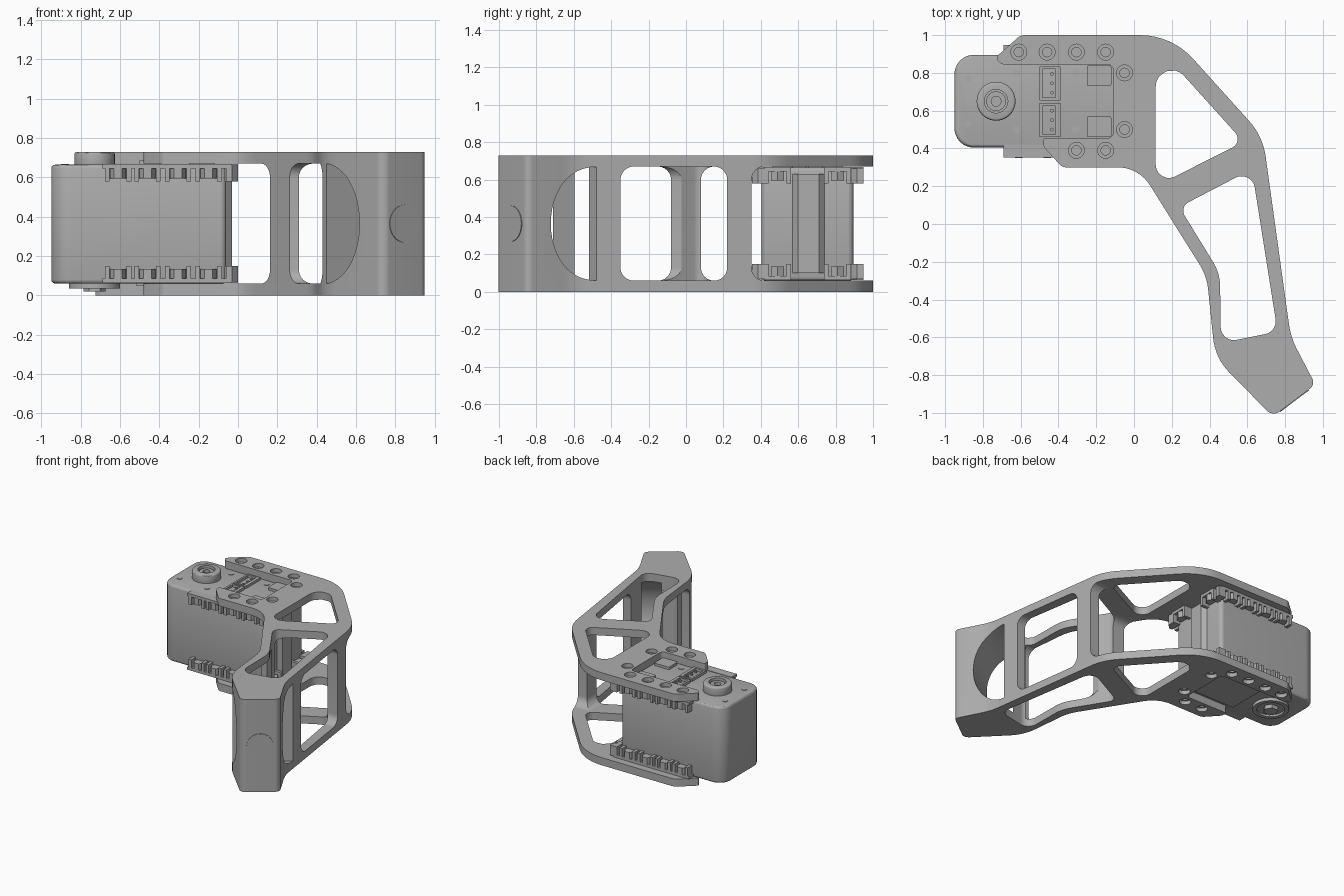
import bpy, bmesh, math
from mathutils import Vector, Matrix

if "Cube" in bpy.data.objects:
    bpy.data.objects.remove(bpy.data.objects["Cube"])

grey = bpy.data.materials.new("satin grey")
grey.use_nodes = True
colour = (0.42, 0.42, 0.42, 1)
grey.diffuse_color = colour
grey.node_tree.nodes["Principled BSDF"].inputs["Base Color"].default_value = colour

MID, LOW, HIGH, TOP = 0.365, 0.06, 0.67, 0.73
X, Y, Z = Vector((1, 0, 0)), Vector((0, 1, 0)), Vector((0, 0, 1))
ZERO = Vector()


def fillet(corners, steps=8):
    """Polygon from (x, y, radius) corners, each rounded by an arc."""
    pts = []
    for i, (x, y, r) in enumerate(corners):
        p = Vector((x, y))
        a = (Vector(corners[i - 1][:2]) - p).normalized()
        b = (Vector(corners[(i + 1) % len(corners)][:2]) - p).normalized()
        half = a.angle(b) / 2
        if r == 0:
            pts.append(p)
            continue
        c = p + (a + b).normalized() * r / math.sin(half)
        t = r / math.tan(half)
        start, end = p + a * t - c, p + b * t - c
        for k in range(steps + 1):
            pts.append(c + start.lerp(end, k / steps).normalized() * r)
    return pts


def circle(x, y, r, n=24):
    return [Vector((x + r * math.cos(2 * math.pi * k / n),
                    y + r * math.sin(2 * math.pi * k / n))) for k in range(n)]


def prism(name, pts, lo, hi, u=X, v=Y, w=Z, origin=ZERO, bevel=0):
    """Extrude a profile in the u-v plane along w."""
    bm = bmesh.new()
    rings = [[bm.verts.new(origin + u * p[0] + v * p[1] + w * d) for p in pts]
             for d in (lo, hi)]
    n = len(pts)
    caps = [bm.faces.new(ring) for ring in rings]
    for i in range(n):
        j = (i + 1) % n
        bm.faces.new((rings[0][i], rings[0][j], rings[1][j], rings[1][i]))
    bmesh.ops.recalc_face_normals(bm, faces=bm.faces[:])
    if bevel:
        edges = {e for f in caps for e in f.edges}
        bmesh.ops.bevel(bm, geom=list(edges), offset=bevel, segments=3,
                        affect='EDGES', profile=0.5)
    mesh = bpy.data.meshes.new(name)
    bm.to_mesh(mesh)
    bm.free()
    mesh.materials.append(grey)
    ob = bpy.data.objects.new(name, mesh)
    bpy.context.collection.objects.link(ob)
    return ob


def box(name, x0, x1, y0, y1, z0, z1):
    return prism(name, [(x0, y0), (x1, y0), (x1, y1), (x0, y1)], z0, z1)


def cut(target, cutter):
    mod = target.modifiers.new("cut", 'BOOLEAN')
    mod.operation, mod.solver, mod.object = 'DIFFERENCE', 'EXACT', cutter
    bpy.context.view_layer.objects.active = target
    bpy.ops.object.modifier_apply(modifier=mod.name)
    bpy.data.objects.remove(cutter)


def window(s0, s1, lo, hi, along):
    """Rounded opening between the plates, running along x or y."""
    r = 0.07
    pts = fillet([(s0, LOW, r), (s1, LOW, r), (s1, HIGH, r), (s0, HIGH, r)])
    return prism("window_cutter", pts, lo, hi, Y if along == X else X, Z, along)


# Bracket: outline extruded to full height
outline = fillet([
    (-0.60, 1, 0.06), (0.2, 1, 0.38), (0.682, 0.465, 0.35), (0.83, -0.6, 0.4),
    (0.96, -0.85, 0.04), (0.735, -1.02, 0.05), (0.43, -0.71, 0.3),
    (0.385, -0.275, 0.3), (0.025, 0.3, 0.2), (-0.38, 0.3, 0.05),
    (-0.48, 0.41, 0.04), (-0.48, 0.455, 0.01), (-0.11, 0.455, 0.03),
    (-0.11, 0.845, 0.03), (-0.70, 0.845, 0.03), (-0.735, 0.88, 0.02)])
bracket = prism("bracket_frame", outline, 0, TOP)

# Vertical openings through both plates
upper_hole = fillet([(0.115, 0.95, 0.085), (0.58, 0.435, 0.05), (0.115, 0.2, 0.07)])
lower_hole = fillet([(0.24, 0.09, 0.05), (0.624, 0.29, 0.07), (0.76, -0.57, 0.07),
                     (0.46, -0.63, 0.07), (0.455, -0.26, 0.25)])
for pts in (upper_hole, lower_hole):
    cut(bracket, prism("hole_cutter", pts, -1, 2))

# Side windows, leaving three posts and the end block
for args in ((0.08, 1.5, -1.5, 0.5, X), (0.35, 1.5, 0.4, 1.3, X),
             (0.31, 0.62, -0.6, 0.6, Y), (-0.35, 0.22, 0.5, 1.3, X),
             (-0.66, -0.08, -0.2, 0.5, X)):
    cut(bracket, window(*args))

# Curved scoop behind the end block
along, inward = Vector((0.84, 0.543, 0)), Vector((-0.543, 0.84, 0))
scoop = []
for k in range(25):
    a = math.pi * (k / 24 - 0.5)
    scoop.append((0.25 * (1 - math.cos(a)), MID + 0.304 * math.sin(a)))
cut(bracket, prism("scoop_cutter", scoop, -1, 1, inward, Z, along,
                   Vector((0.62, -0.9, 0))))

# Counterbored screw holes in both plates
screws = [(x, 0.91) for x in (-0.61, -0.46, -0.305, -0.15)]
screws += [(-0.05, 0.8), (-0.05, 0.5), (-0.305, 0.39), (-0.15, 0.39)]
for x, y in screws:
    cut(bracket, prism("screw_cutter", circle(x, y, 0.025, 16), -1, 2))
    for lo, hi in ((-0.1, 0.03), (0.7, 0.83)):
        cut(bracket, prism("bore_cutter", circle(x, y, 0.042), lo, hi))

# Round plug on the end face
face_dir, face_out = Vector((0.8, 0.6, 0)), Vector((0.6, -0.8, 0))
prism("end_plug", circle(0, 0, 0.096, 40), -0.01, 0.004, face_dir, Z, face_out,
      Vector((0.8475, -0.935, MID)))

# Motor housing
body = fillet([(-0.95, 0.405, 0.1), (-0.06, 0.405, 0.03),
               (-0.06, 0.895, 0.03), (-0.95, 0.895, 0.1)])
prism("motor_body", body, LOW, HIGH - 0.005, bevel=0.02)
rib = fillet([(-0.1, 0.53, 0), (-0.03, 0.6, 0), (-0.03, 0.71, 0), (-0.1, 0.78, 0)])
prism("motor_end_rib", rib, 0.1, 0.63)


def span(z0, z1, side):
    """Height range given for the top, mirrored for the bottom."""
    return (z0, z1) if side > 0 else (2 * MID - z1, 2 * MID - z0)


# Mounting ears, ribs and nuts on the top and bottom of the motor
for side, tag in ((1, "upper"), (-1, "lower")):
    lip, tooth, nut = (span(a, b, side) for a, b in
                       ((0.645, 0.667), (0.58, 0.66), (0.595, 0.65)))
    for y0, y1, yn in ((0.352, 0.42, 0.385), (0.88, 0.948, 0.915)):
        box(tag + "_side_ear", -0.69, -0.03, y0, y1, *lip)
        for x in (-0.61, -0.46, -0.305, -0.15):
            prism(tag + "_nut", circle(x, yn, 0.04, 6), *nut)
            for dx in (-0.055, 0.055):
                box(tag + "_ear_rib", x + dx - 0.012, x + dx + 0.012, y0, y1, *tooth)
    for y in (0.49, 0.81):
        box(tag + "_end_ear", -0.08, 0, y - 0.07, y + 0.07, *lip)
        prism(tag + "_end_nut", circle(-0.04, y, 0.04, 6), *nut)
        for dy in (-0.06, 0.06):
            box(tag + "_end_rib", -0.08, 0, y + dy - 0.012, y + dy + 0.012, *tooth)
    # Corner gussets where side and end ears meet
    for y0, y1 in ((0.352, 0.42), (0.88, 0.948)):
        pts = [(-0.06, y0), (-0.03, y0), (0, (y0 + y1) / 2), (0, y1), (-0.06, y1)]
        prism(tag + "_corner_ear", pts, *tooth)
    # Small case screws
    for x, y in ((-0.88, 0.77), (-0.88, 0.53), (-0.62, 0.8), (-0.62, 0.5),
                 (-0.31, 0.8), (-0.31, 0.5)):
        prism(tag + "_case_screw", circle(x, y, 0.02, 16), *span(0.66, 0.669, side))

# Output hub on top, with a recessed ring and shaft
hub = prism("output_hub", circle(-0.73, 0.65, 0.103, 40), 0.65, TOP, bevel=0.012)
cut(hub, prism("hub_cutter", circle(-0.73, 0.65, 0.062, 32), 0.69, 1))
shaft = prism("output_shaft", circle(-0.73, 0.65, 0.052, 32), 0.66, 0.715)
cut(shaft, prism("shaft_cutter", circle(-0.73, 0.65, 0.026, 16), 0.69, 1))

# Idler hub and cover underneath
idler = prism("idler_hub", circle(-0.73, 0.65, 0.13, 40), 0.035, 0.08)
cut(idler, prism("idler_cutter", circle(-0.73, 0.65, 0.1, 40), 0, 0.05))
prism("idler_shaft", circle(-0.73, 0.65, 0.055, 6), 0.02, 0.08)
box("bottom_cover", -0.52, -0.13, 0.48, 0.82, 0.05, 0.08)

# Cable sockets with pins, and two raised pads
for y in (0.745, 0.55):
    socket = box("cable_socket", -0.5, -0.39, y - 0.09, y + 0.09, 0.64, 0.685)
    cut(socket, box("socket_cutter", -0.485, -0.415, y - 0.075, y + 0.075, 0.655, 1))
    for dy in (-0.05, 0, 0.05):
        prism("socket_pin", circle(-0.435, y + dy, 0.01, 8), 0.65, 0.68)
for y in (0.785, 0.515):
    pad = [(-0.25, y - 0.055, 0.01), (-0.12, y - 0.055, 0.01),
           (-0.12, y + 0.055, 0.01), (-0.25, y + 0.055, 0.01)]
    prism("raised_pad", fillet(pad, 3), 0.65, 0.685)

# Smooth curved faces, keep edges sharp
for ob in bpy.context.collection.objects:
    if ob.type == 'MESH' and grey.name in ob.data.materials:
        ob.select_set(True)
        bpy.context.view_layer.objects.active = ob
bpy.ops.object.shade_smooth_by_angle(angle=math.radians(30))
